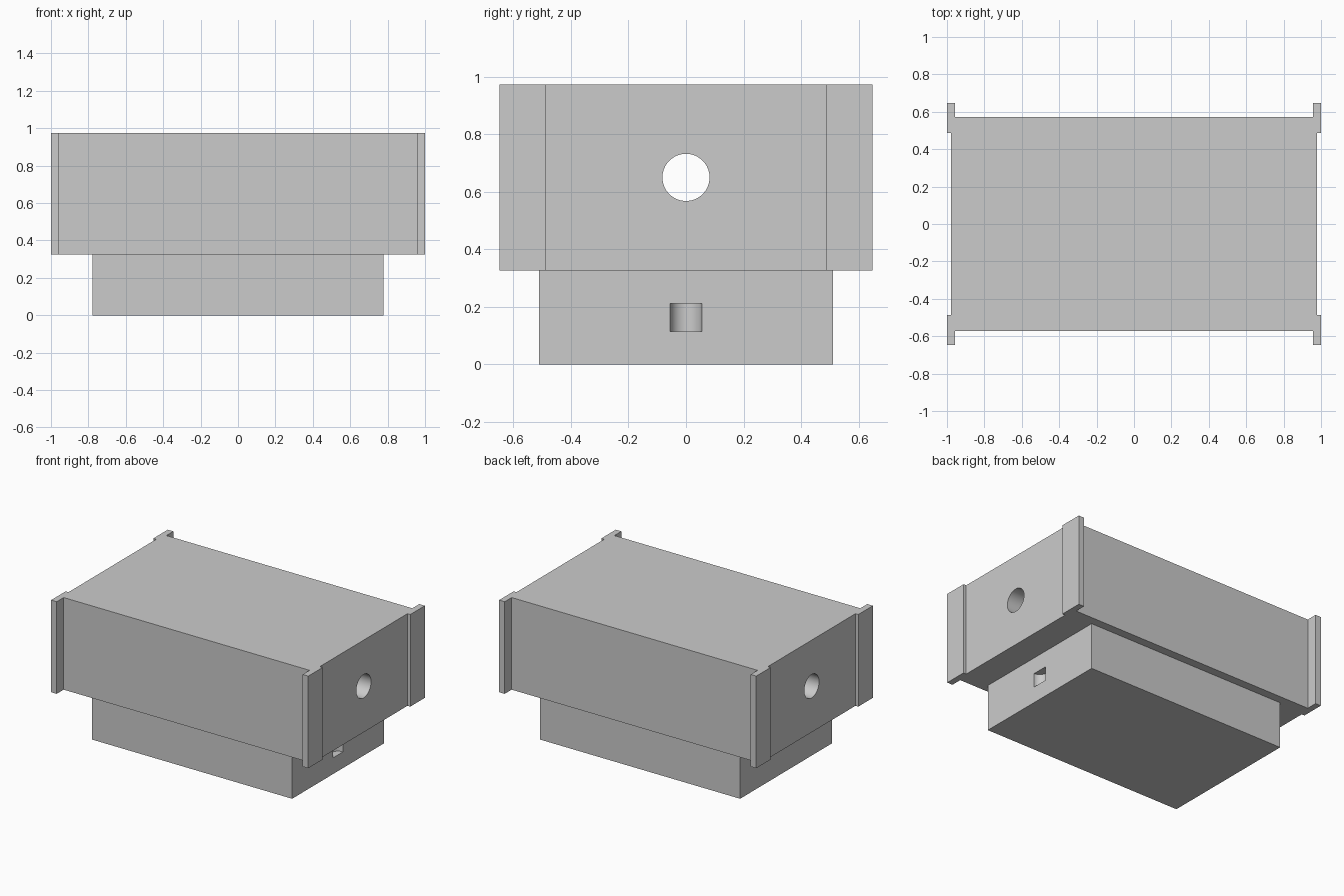
import bpy, bmesh, math

cube = bpy.data.objects.get("Cube")
if cube:
    bpy.data.objects.remove(cube, do_unlink=True)

BASE_TOP, TOP = 0.326, 0.974

grey = bpy.data.materials.new("plain grey")
grey.use_nodes = True
COLOUR = (0.6, 0.6, 0.6, 1)
grey.diffuse_color = COLOUR
grey.node_tree.nodes["Principled BSDF"].inputs["Base Color"].default_value = COLOUR


def prism(name, outline, z0, z1):
    """Extrude a flat counter-clockwise outline from z0 up to z1."""
    bm = bmesh.new()
    face = bm.faces.new([bm.verts.new((x, y, z0)) for x, y in outline])
    up = bmesh.ops.extrude_face_region(bm, geom=[face])["geom"]
    bmesh.ops.translate(bm, vec=(0, 0, z1 - z0),
                        verts=[v for v in up if isinstance(v, bmesh.types.BMVert)])
    bmesh.ops.recalc_face_normals(bm, faces=bm.faces)
    mesh = bpy.data.meshes.new(name)
    bm.to_mesh(mesh)
    bm.free()
    mesh.materials.append(grey)
    obj = bpy.data.objects.new(name, mesh)
    bpy.context.collection.objects.link(obj)
    return obj


def mirror_quadrant(points):
    """Repeat the points of the +x +y quarter around all four corners."""
    outline = []
    for sx, sy in ((1, 1), (-1, 1), (-1, -1), (1, -1)):
        order = points if sx == sy else reversed(points)
        outline += [(sx * x, sy * y) for x, y in order]
    return outline


def drill(target, name, radius, depth, location, rotation=(0, 0, 0)):
    """Cut a round hole and keep its wall smooth."""
    bpy.ops.mesh.primitive_cylinder_add(vertices=64, radius=radius, depth=depth,
                                        location=location, rotation=rotation)
    cutter = bpy.context.object
    cutter.name = name
    cutter.hide_render = True
    cutter.data.materials.append(grey)
    cut = target.modifiers.new("hole", 'BOOLEAN')
    cut.operation, cut.solver, cut.object = 'DIFFERENCE', 'EXACT', cutter
    bpy.context.view_layer.objects.active = target
    bpy.ops.object.modifier_apply(modifier=cut.name)
    bpy.data.objects.remove(cutter, do_unlink=True)
    bpy.ops.object.select_all(action='DESELECT')
    target.select_set(True)
    bpy.ops.object.shade_smooth_by_angle(angle=math.radians(30))


# Upper housing with a flange at each corner, bored from end to end
housing = prism("housing", mirror_quadrant(
    [(0.978, 0.487), (1, 0.487), (1, 0.648), (0.957, 0.648), (0.957, 0.571)]),
    BASE_TOP, TOP)
drill(housing, "bore_cutter", 0.082, 3, (0, 0, (BASE_TOP + TOP) / 2),
      (0, math.pi / 2, 0))

# Narrower base block with a half-round notch in one end
base = prism("base", mirror_quadrant([(0.779, 0.511)]), 0, BASE_TOP)
drill(base, "notch_cutter", 0.055, 0.098, (0.779, 0, BASE_TOP / 2))
